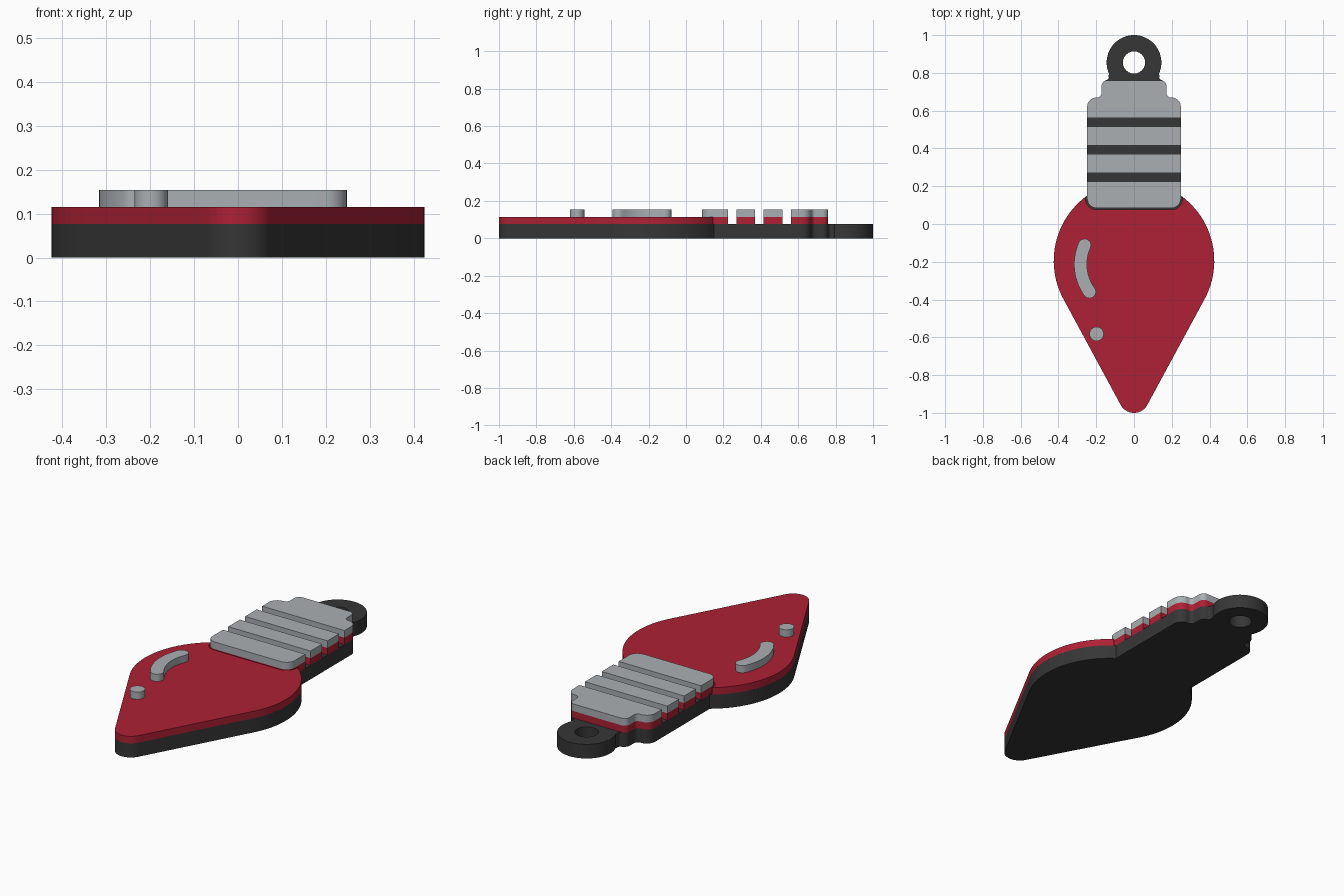
import bpy, bmesh
from math import sin, cos, radians, asin, degrees, acos

if "Cube" in bpy.data.objects:
    bpy.data.objects.remove(bpy.data.objects["Cube"], do_unlink=True)


def material(name, rgb):
    m = bpy.data.materials.new(name)
    m.use_nodes = True
    m.diffuse_color = (*rgb, 1)
    bsdf = m.node_tree.nodes["Principled BSDF"]
    bsdf.inputs["Base Color"].default_value = (*rgb, 1)
    bsdf.inputs["Roughness"].default_value = 0.6
    return m


DARK = material("charcoal", (0.037, 0.037, 0.037))
RED = material("red", (0.42, 0.015, 0.035))
GREY = material("light grey", (0.40, 0.43, 0.45))

# Layer heights
Z_BASE, Z_RED, Z_GREY = 0.077, 0.115, 0.154


def arc(cx, cy, r, start, end, steps=8):
    angles = [radians(start + (end - start) * i / steps) for i in range(steps + 1)]
    return [(cx + r * cos(a), cy + r * sin(a)) for a in angles]


def mirrored(half):
    """Close a right-hand outline with its mirror image."""
    return half + [(-x, y) for x, y in reversed(half) if x > 1e-4]


def slab(name, loops, z0, z1, mat):
    """Fill outlines (inner ones become holes) and extrude upwards."""
    bm = bmesh.new()
    edges = []
    for loop in loops:
        vs = [bm.verts.new((x, y, z0)) for x, y in loop]
        edges += [bm.edges.new((a, b)) for a, b in zip(vs, vs[1:] + vs[:1])]
    bmesh.ops.triangle_fill(bm, edges=edges, use_beauty=True)
    ext = bmesh.ops.extrude_face_region(bm, geom=bm.faces[:])
    top = [g for g in ext["geom"] if isinstance(g, bmesh.types.BMVert)]
    bmesh.ops.translate(bm, verts=top, vec=(0, 0, z1 - z0))
    bmesh.ops.recalc_face_normals(bm, faces=bm.faces[:])
    mesh = bpy.data.meshes.new(name)
    bm.to_mesh(mesh)
    bm.free()
    mesh.materials.append(mat)
    ob = bpy.data.objects.new(name, mesh)
    bpy.context.collection.objects.link(ob)
    bpy.ops.object.select_all(action="DESELECT")
    ob.select_set(True)
    bpy.context.view_layer.objects.active = ob
    bpy.ops.object.shade_smooth_by_angle(angle=radians(30))
    return ob


# Bulb outline: a big circle and a small tip circle joined by tangents
BULB_Y, BULB_R, TIP_R = -0.195, 0.425, 0.08
TIP_Y = -1 + TIP_R
tangent = -degrees(asin((BULB_R - TIP_R) / (BULB_Y - TIP_Y)))


def bulb_half(neck_x):
    neck = degrees(acos(neck_x / BULB_R))
    return (arc(0, TIP_Y, TIP_R, -90, tangent, 10)
            + arc(0, BULB_Y, BULB_R, tangent, neck, 24))


# Cap outline pieces
CAP_X, STEP_X, CORNER = 0.248, 0.172, 0.05
shoulder = (arc(CAP_X - CORNER, 0.67 - CORNER, CORNER, 0, 90)
            + arc(STEP_X + 0.022, 0.692, 0.022, 270, 180, 5)
            + arc(STEP_X - 0.03, 0.73, 0.03, 0, 90, 6))

# Base plate with hanging ring
RING_Y, RING_R = 0.855, 0.145
base_half = (bulb_half(CAP_X) + shoulder[:-2]
             + arc(0.148, 0.777, 0.015, 270, 150, 4)
             + arc(0, RING_Y, RING_R, -25, 90, 20))
slab("base_plate", [mirrored(base_half), arc(0, RING_Y, 0.059, 0, 345, 23)],
     0, Z_BASE, DARK)

# Red bulb face with a pocket left open for the cap
GAP = 0.009
pocket = arc(CAP_X - CORNER, 0.085 + CORNER, CORNER + GAP, 0, -90)
slab("bulb_face", [mirrored(bulb_half(CAP_X + GAP) + pocket)], Z_BASE, Z_RED, RED)

# Cap bands, each a red layer under a grey layer
bands = [arc(CAP_X - CORNER, 0.085 + CORNER, CORNER, -90, 0) + [(CAP_X, 0.225)],
         [(CAP_X, 0.27), (CAP_X, 0.37)],
         [(CAP_X, 0.415), (CAP_X, 0.515)],
         [(CAP_X, 0.562)] + shoulder]
for i, half in enumerate(bands, 1):
    slab(f"cap_band_lower_{i}", [mirrored(half)], Z_BASE, Z_RED, RED)
    slab(f"cap_band_upper_{i}", [mirrored(half)], Z_RED, Z_GREY, GREY)

# Raised highlights on the bulb: a curved bar and a dot
HX, HY, HR, HW = -0.034, -0.213, 0.249, 0.034
A0, A1 = 156, 216


def bar_end(angle, start):
    a = radians(angle)
    return arc(HX + HR * cos(a), HY + HR * sin(a), HW, start, start + 180, 10)


bar = (arc(HX, HY, HR + HW, A0, A1, 14)[1:-1] + bar_end(A1, A1)
       + arc(HX, HY, HR - HW, A1, A0, 14)[1:-1] + bar_end(A0, A0 - 180))
slab("highlight_bar", [bar], Z_RED, Z_GREY, GREY)
slab("highlight_dot", [arc(-0.198, -0.582, 0.038, 0, 345, 23)], Z_RED, Z_GREY, GREY)
